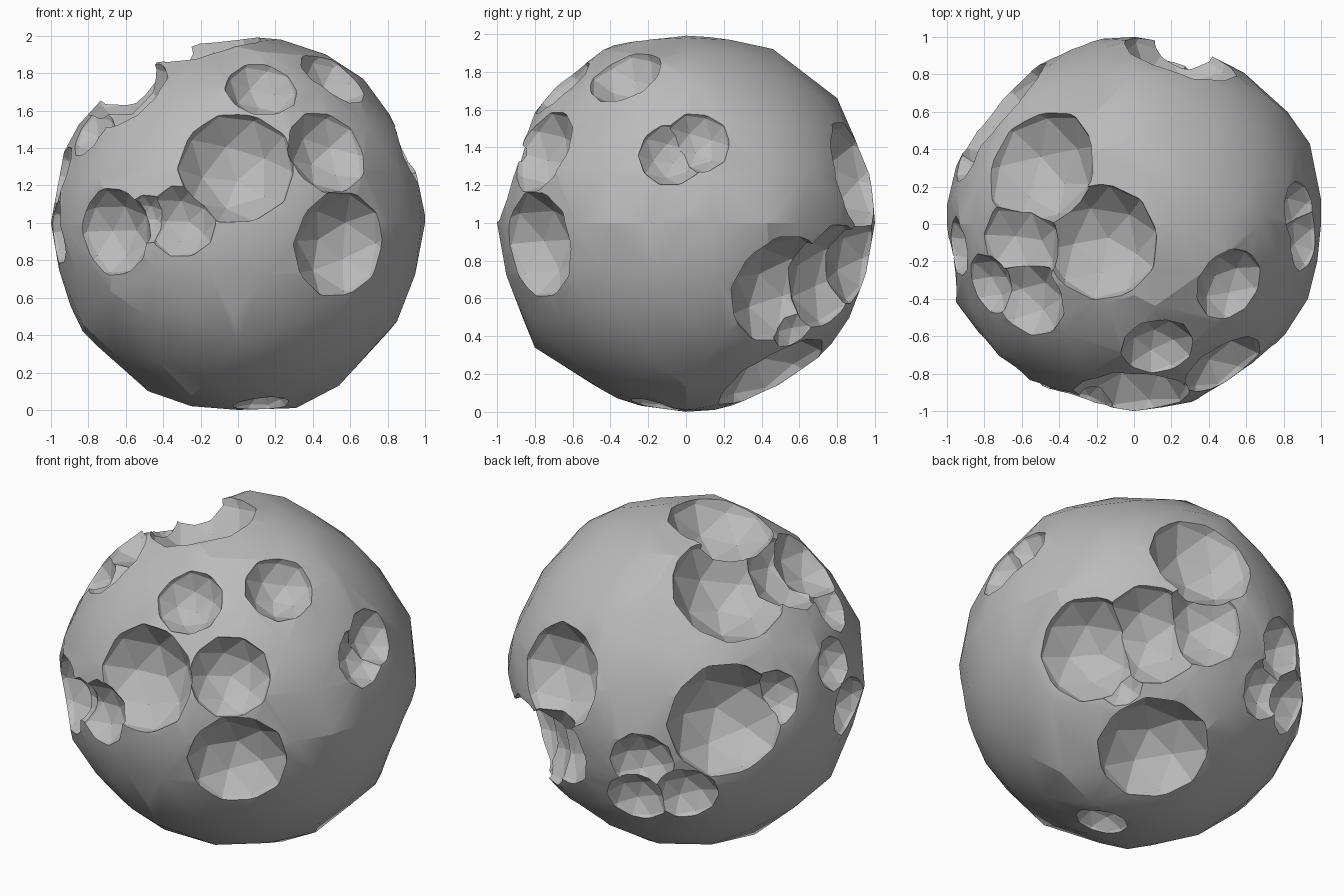
import bpy
import bmesh
from math import sin, cos, radians, sqrt
from mathutils import Vector

if "Cube" in bpy.data.objects:
    bpy.data.objects.remove(bpy.data.objects["Cube"], do_unlink=True)

CENTRE = Vector((0, 0, 1))
WALL = radians(68)  # steepness of the crater wall at its rim
CORE = 1.0          # radius of the round core under the corners

# Corner outlines of the rock, each lying in a plane turned by (heading, tilt)
SIDE_TO_SIDE = [(1, .04), (.81, .58), (.67, .77), (.47, .9), (.23, .98),
                (.31, -.99), (.54, -.87), (.87, -.46),
                (-.25, -.98), (-.48, -.9), (-.83, -.58), (-.93, .38)]
FRONT_TO_BACK = [(-.8, -.66), (-.36, -.93), (.15, -.99), (.77, -.64),
                 (-.38, .94), (.46, .92), (.8, .66), (.98, .25)]
WAIST = [(-.17, .99), (.82, .6), (.94, .43), (1, .13), (.98, -.2),
         (.93, -.4), (.15, -.98), (-.12, -.98), (-.65, -.82), (-.95, -.42), (-1, .1)]
FRONT_SLANT = [(.06, 1.03), (.98, .32), (.79, -.64), (.46, -.89), (-.94, -.4)]
BACK_SLANT = [(-1, .15), (-.61, .81), (-.33, .96), (.15, 1.01), (.99, .29), (.83, -.6)]
LOW_SLANT = [(-.42, .92), (.51, .89), (.92, .42), (0, -1.02)]
OUTLINES = [(SIDE_TO_SIDE, 0, 0), (FRONT_TO_BACK, 90, 0), (WAIST, 0, 90),
            (FRONT_SLANT, 34, 25), (BACK_SLANT, 214, 25), (LOW_SLANT, 145, -25)]

# Crater directions from the rock centre, and rim radius
CRATERS = [
    # front
    (-.01, -.95, .31, .31), (.50, -.80, .40, .235), (.57, -.82, -.12, .285),
    (.13, -.68, .74, .195), (.52, -.33, .79, .2), (-.68, -.75, -.05, .23),
    (-.31, -.95, .01, .195), (-.48, -.87, .02, .13),
    # left flank
    (.93, -.08, .37, .175), (.92, .06, .44, .175),
    # back left chain
    (.78, .53, -.37, .30), (.54, .80, -.30, .29), (.27, .94, -.20, .25),
    (.26, .93, .25, .31), (.60, .59, -.57, .13),
    # underside
    (.25, .48, -.84, .32), (.12, -.15, -.98, .15),
    # top
    (-.53, .31, .80, .33), (-.19, -.10, .98, .31), (-.63, -.11, .77, .255),
    (-.59, -.39, .70, .24), (-.80, -.33, .52, .17),
    # right flank
    (-.96, -.12, .26, .16), (-.97, -.23, -.05, .17),
    # back right
    (-.75, .65, .12, .34), (-.90, .39, .21, .17), (-.34, .93, -.14, .19),
    (-.26, .87, -.41, .18), (-.53, .76, -.35, .19),
]


def outline_points(outline, heading, tilt):
    """Place a flat outline in its turned plane."""
    h, t = radians(heading), radians(tilt)
    across = Vector((cos(h), sin(h), 0))
    upward = Vector((-sin(h) * sin(t), cos(h) * sin(t), cos(t)))
    return [across * u + upward * v for u, v in outline]


def build_rock():
    """Wrap a faceted skin around a round core and the corner outlines."""
    bm = bmesh.new()
    bmesh.ops.create_icosphere(bm, subdivisions=3, radius=CORE)
    bmesh.ops.delete(bm, geom=bm.faces[:], context="FACES_ONLY")
    bmesh.ops.delete(bm, geom=bm.edges[:], context="EDGES")
    if not bm.verts:
        raise RuntimeError("core lost its points")
    bm.free()
    return None


def wrap_rock():
    """Hull of the core points and the corner points."""
    core = bmesh.new()
    bmesh.ops.create_icosphere(core, subdivisions=3, radius=CORE)
    points = [v.co.copy() for v in core.verts]
    core.free()
    for spec in OUTLINES:
        points += outline_points(*spec)
    skin = bmesh.new()
    for point in points:
        skin.verts.new(point)
    hull = bmesh.ops.convex_hull(skin, input=skin.verts[:])
    inner = [g for g in hull["geom_interior"] if isinstance(g, bmesh.types.BMVert)]
    bmesh.ops.delete(skin, geom=inner, context="VERTS")
    bmesh.ops.remove_doubles(skin, verts=skin.verts[:], dist=.02)
    bmesh.ops.recalc_face_normals(skin, faces=skin.faces[:])
    mesh = bpy.data.meshes.new("cratered_rock")
    skin.to_mesh(mesh)
    skin.free()
    body = bpy.data.objects.new("cratered_rock", mesh)
    body.location = CENTRE
    bpy.context.collection.objects.link(body)
    return body


def carve(body, x, y, z, rim):
    """Scoop one faceted bowl out of the rock."""
    way = Vector((x, y, z)).normalized()
    size = rim / sin(WALL)
    spot = CENTRE + way * (sqrt(1 - rim * rim) + size * cos(WALL))
    bpy.ops.mesh.primitive_ico_sphere_add(subdivisions=2, radius=size * 1.04, location=spot)
    cutter = bpy.context.object
    cutter.hide_render = True
    cutter.rotation_euler = way.to_track_quat("Z", "Y").to_euler()
    bpy.context.view_layer.update()
    bpy.context.view_layer.objects.active = body
    mod = body.modifiers.new("crater", "BOOLEAN")
    mod.operation = "DIFFERENCE"
    mod.solver = "EXACT"
    mod.object = cutter
    bpy.ops.object.modifier_apply(modifier=mod.name)
    bpy.data.objects.remove(cutter, do_unlink=True)


rock = wrap_rock()
for crater in CRATERS:
    carve(rock, *crater)

# Single grey stone colour
stone = bpy.data.materials.new("grey_stone")
stone.use_nodes = True
grey = (.5, .5, .5, 1)
stone.diffuse_color = grey
stone.node_tree.nodes["Principled BSDF"].inputs["Base Color"].default_value = grey
rock.data.materials.clear()
rock.data.materials.append(stone)
for face in rock.data.polygons:
    face.material_index = 0

# Soft facets with crisp crater rims
bpy.ops.object.select_all(action="DESELECT")
rock.select_set(True)
bpy.context.view_layer.objects.active = rock
bpy.ops.object.shade_smooth_by_angle(angle=radians(16))
